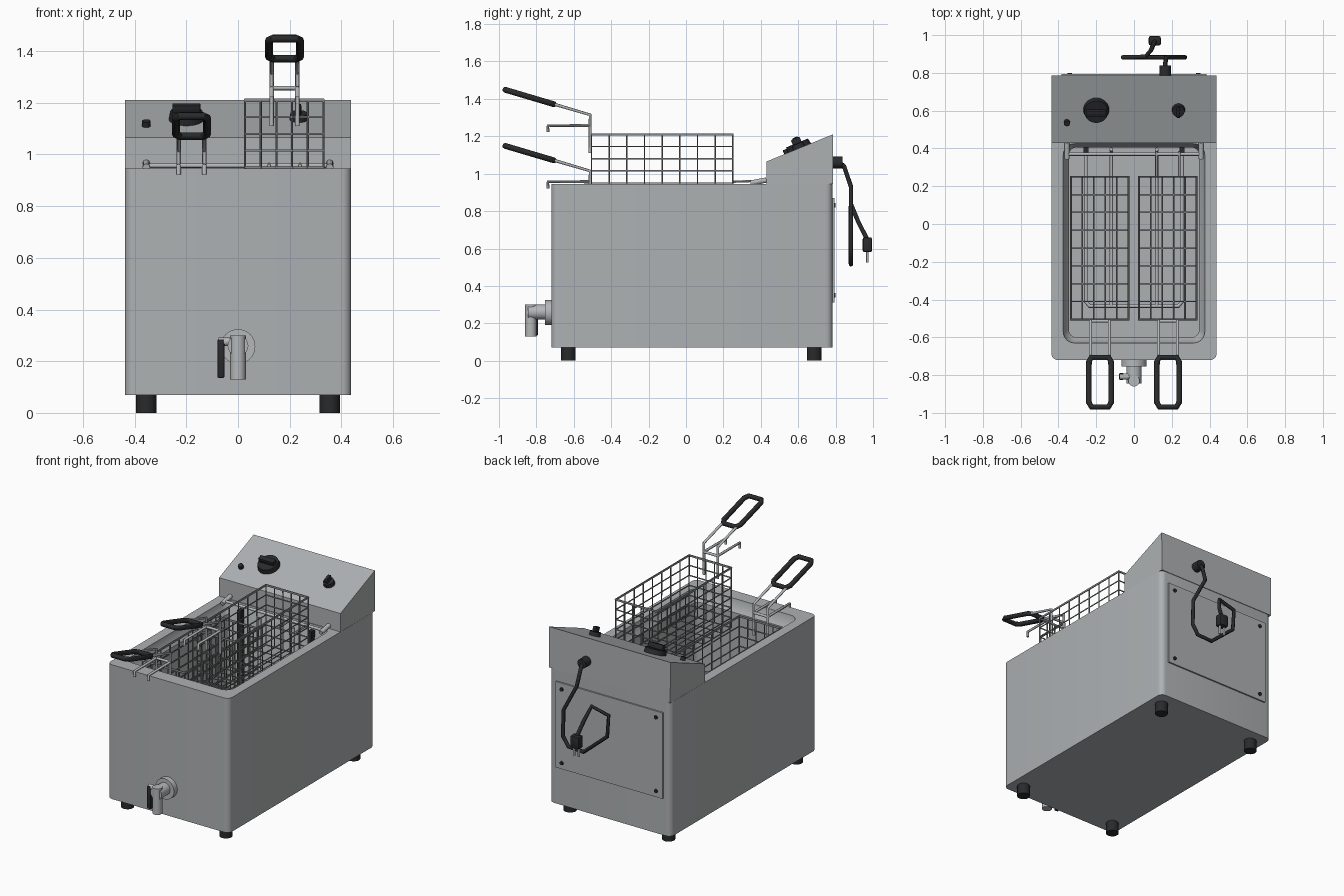
import bpy, bmesh, math
from mathutils import Vector

if "Cube" in bpy.data.objects:
    bpy.data.objects.remove(bpy.data.objects["Cube"])


def material(name, r, g, b):
    m = bpy.data.materials.new(name)
    m.diffuse_color = (r, g, b, 1)
    m.use_nodes = True
    m.node_tree.nodes["Principled BSDF"].inputs["Base Color"].default_value = m.diffuse_color
    return m


STEEL = material("brushed steel", 0.42, 0.44, 0.45)
CHROME = material("light fittings", 0.46, 0.48, 0.49)
WIRE = material("wire metal", 0.24, 0.25, 0.255)
BLACK = material("black plastic", 0.022, 0.023, 0.025)


def finish(name, bm, mat, smooth=True):
    bmesh.ops.recalc_face_normals(bm, faces=bm.faces)
    me = bpy.data.meshes.new(name)
    bm.to_mesh(me)
    bm.free()
    me.materials.append(mat)
    ob = bpy.data.objects.new(name, me)
    bpy.context.collection.objects.link(ob)
    if smooth:
        bpy.ops.object.select_all(action='DESELECT')
        ob.select_set(True)
        bpy.context.view_layer.objects.active = ob
        bpy.ops.object.shade_smooth_by_angle(angle=math.radians(35))
    return ob


def rod(name, a, b, r, mat, sides=24, r2=None):
    """Cylinder or cone from a to b."""
    a, b = Vector(a), Vector(b)
    bm = bmesh.new()
    bmesh.ops.create_cone(bm, cap_ends=True, segments=sides, radius1=r,
                          radius2=r if r2 is None else r2, depth=(b - a).length)
    rot = (b - a).to_track_quat('Z', 'Y').to_matrix().to_4x4()
    bm.transform(rot)
    bmesh.ops.translate(bm, verts=bm.verts, vec=(a + b) / 2)
    return finish(name, bm, mat)


def box(name, lo, hi, mat, bevel=0.0):
    bm = bmesh.new()
    bmesh.ops.create_cube(bm, size=1)
    for v in bm.verts:
        v.co = [lo[i] + (v.co[i] + 0.5) * (hi[i] - lo[i]) for i in range(3)]
    if bevel:
        bmesh.ops.bevel(bm, geom=bm.edges[:], offset=bevel, segments=2, affect='EDGES', profile=0.5)
    return finish(name, bm, mat)


def wires(name, paths, r, mat, cyclic=False, res=1):
    """Round wires along poly paths, joined in one mesh."""
    cu = bpy.data.curves.new(name, 'CURVE')
    cu.dimensions = '3D'
    cu.bevel_depth = r
    cu.bevel_resolution = res
    cu.use_fill_caps = True
    for path in paths:
        sp = cu.splines.new('POLY')
        sp.points.add(len(path) - 1)
        for p, co in zip(sp.points, path):
            p.co = (*co, 1)
        sp.use_cyclic_u = cyclic
    cu.materials.append(mat)
    ob = bpy.data.objects.new(name, cu)
    bpy.context.collection.objects.link(ob)
    bpy.ops.object.select_all(action='DESELECT')
    ob.select_set(True)
    bpy.context.view_layer.objects.active = ob
    bpy.ops.object.convert(target='MESH')
    bpy.ops.object.shade_smooth_by_angle(angle=math.radians(50))


def round_rect(x, y0, y1, r, z, seg=6):
    pts = []
    corners = [(x - r, y1 - r), (-x + r, y1 - r), (-x + r, y0 + r), (x - r, y0 + r)]
    for k, (cx, cy) in enumerate(corners):
        for i in range(seg + 1):
            a = math.pi / 2 * (k + i / seg)
            pts.append((cx + r * math.cos(a), cy + r * math.sin(a), z))
    return pts


# Housing and tub: one skin lofted from the base, over the rim, to the tub floor
bm = bmesh.new()
loops = [round_rect(*a) for a in (
    (0.438, -0.72, 0.783, 0.035, 0.07), (0.438, -0.72, 0.783, 0.035, 0.945),
    (0.375, -0.63, 0.425, 0.06, 0.945), (0.368, -0.623, 0.42, 0.055, 0.90),
    (0.345, -0.60, 0.405, 0.04, 0.87), (0.345, -0.60, 0.405, 0.04, 0.36))]
rings = [[bm.verts.new(p) for p in lp] for lp in loops]
n = len(rings[0])
for a, b in zip(rings, rings[1:]):
    for i in range(n):
        bm.faces.new((a[i], a[(i + 1) % n], b[(i + 1) % n], b[i]))
bm.faces.new(rings[0])
bm.faces.new(rings[-1])
finish("housing_and_tub", bm, STEEL)

# Control box with a sloped face
bm = bmesh.new()
profile = [(0.43, 0.945), (0.43, 1.065), (0.785, 1.21), (0.787, 0.945)]
f = bm.faces.new([bm.verts.new((-0.437, y, z)) for y, z in profile])
ext = bmesh.ops.extrude_face_region(bm, geom=[f])["geom"]
bmesh.ops.translate(bm, vec=(0.874, 0, 0), verts=[v for v in ext if isinstance(v, bmesh.types.BMVert)])
finish("control_box", bm, STEEL, False)

# Dials and lamp on the slope
tilt = math.atan2(0.145, 0.355)
normal = Vector((0, -math.sin(tilt), math.cos(tilt)))


def on_slope(x, y):
    return Vector((x, y, 1.065 + (y - 0.43) * math.tan(tilt)))


for name, x, y, r, h in (("thermostat_dial", -0.2, 0.605, 0.068, 0.03), ("timer_dial", 0.235, 0.605, 0.035, 0.025)):
    c = on_slope(x, y)
    rod(name, c, c + normal * h, r, BLACK, 32, r * 0.93)
    grip = box(name + "_grip", (-r * 0.8, -r * 0.24, 0), (r * 0.8, r * 0.24, 0.032), BLACK, 0.005)
    grip.location = c + normal * h
    grip.rotation_euler = (tilt, 0, 0 if x < 0 else math.pi / 2)
    if x > 0:
        grip.rotation_euler = (tilt, 0, 0)
        grip.scale = (0.35, 3, 1)
c = on_slope(-0.355, 0.54)
rod("indicator_lamp", c, c + normal * 0.022, 0.016, BLACK, 16)

# Feet
for x in (-0.355, 0.355):
    for y in (-0.63, 0.685):
        rod("foot", (x, y, 0), (x, y, 0.075), 0.039, BLACK)

# Rear service panel with screws
box("rear_panel", (-0.385, 0.78, 0.31), (0.385, 0.793, 0.87), STEEL)
for x in (-0.34, 0.34):
    for z in (0.35, 0.83):
        rod("panel_screw", (x, 0.79, z), (x, 0.80, z), 0.012, BLACK, 12)

# Power cord and plug
rod("cord_gland", (0.165, 0.78, 1.06), (0.165, 0.838, 1.06), 0.031, BLACK)
wires("power_cord", [[(0.165, 0.82, 1.06), (0.165, 0.845, 1.04), (0.17, 0.882, 0.93), (0.265, 0.882, 0.75),
                      (0.27, 0.882, 0.58), (0.23, 0.882, 0.52), (0.12, 0.882, 0.515), (-0.05, 0.882, 0.66),
                      (-0.06, 0.882, 0.80), (0.06, 0.885, 0.83), (0.09, 0.92, 0.745), (0.11, 0.968, 0.65)]],
      0.012, BLACK, res=2)
box("plug", (0.078, 0.945, 0.58), (0.142, 0.995, 0.66), BLACK, 0.01)
for x in (0.093, 0.127):
    rod("plug_pin", (x, 0.97, 0.525), (x, 0.97, 0.585), 0.007, CHROME, 12)

# Drain tap
rod("tap_flange", (0, -0.715, 0.257), (0, -0.755, 0.257), 0.067, CHROME, 32)
rod("tap_pipe", (0, -0.75, 0.26), (0, -0.845, 0.26), 0.04, CHROME)
rod("tap_spout", (0, -0.83, 0.13), (0, -0.83, 0.30), 0.03, CHROME)
rod("tap_stem", (-0.02, -0.808, 0.275), (-0.075, -0.808, 0.275), 0.016, CHROME)
box("tap_lever", (-0.08, -0.825, 0.135), (-0.052, -0.79, 0.285), BLACK, 0.006)

# Basket hanging bar with slanted end sleeves
wires("hanging_bar", [[(-0.355, 0.37, 0.957), (0.355, 0.37, 0.957)]], 0.009, CHROME, res=2)
for s in (-1, 1):
    rod("bar_sleeve", (s * 0.355, 0.345, 0.95), (s * 0.355, 0.43, 0.966), 0.014, CHROME, 16)

# Heating element in the tub
for s in (-1, 1):
    box("element_post", (s * 0.255 - 0.013, 0.375, 0.40), (s * 0.255 + 0.013, 0.408, 0.92), BLACK)
wires("heating_element",
      [[(-0.255, 0.39, 0.43), (-0.255, -0.41, 0.43), (-0.235, -0.435, 0.43),
        (0.235, -0.435, 0.43), (0.255, -0.41, 0.43), (0.255, 0.39, 0.43)]]
      + [[(s * 0.12, 0.395, 0.90), (s * 0.12, 0.385, 0.43), (s * 0.12, -0.435, 0.43)] for s in (-1, 1)],
      0.01, CHROME, res=2)


# Fry baskets: the same basket, one lowered and one raised
def basket(side, cx, top):
    x0, x1, y0, y1, depth = cx - 0.152, cx + 0.152, -0.505, 0.25, 0.39
    xs = [x0 + (x1 - x0) * i / 5 for i in range(6)]
    ys = [y0 + (y1 - y0) * i / 8 for i in range(9)]
    bot = top - depth
    mesh = [[(x, y0, top), (x, y0, bot), (x, y1, bot), (x, y1, top)] for x in xs]
    mesh += [[(x0, y, top), (x0, y, bot), (x1, y, bot), (x1, y, top)] for y in ys]
    wires(side + "_basket_mesh", mesh, 0.0042, WIRE)
    hoops = [[(x0, y0, z), (x1, y0, z), (x1, y1, z), (x0, y1, z)]
             for z in [top - depth * k / 6 for k in range(1, 7)]]
    wires(side + "_basket_hoops", hoops, 0.0042, WIRE, True)
    wires(side + "_basket_rim", [[(x0, y0, top), (x1, y0, top), (x1, y1, top), (x0, y1, top)]],
          0.007, WIRE, True)
    # handle stems and rest hooks
    hc = math.copysign(0.18, cx)
    stems = []
    for x in (hc - 0.05, hc + 0.05):
        stems.append([(x, -0.71, top + 0.163), (x, -0.513, top + 0.105), (x, -0.513, top - 0.1)])
        stems.append([(x, -0.513, top + 0.047), (x, -0.738, top + 0.047), (x, -0.738, top + 0.012)])
    stems.append([(hc - 0.05, -0.513, top + 0.047), (hc + 0.05, -0.513, top + 0.047)])
    wires(side + "_handle_stems", stems, 0.0085, CHROME, res=2)
    # grip ring
    ring = []
    for dx, t in ((-0.06, 0.1), (-0.045, 0.0), (0.045, 0.0), (0.06, 0.1), (0.06, 0.9),
                  (0.045, 1.0), (-0.045, 1.0), (-0.06, 0.9)):
        ring.append((hc + dx, -0.705 - 0.263 * t, top + 0.161 + 0.078 * t))
    wires(side + "_handle_grip", [ring], 0.0155, BLACK, True, res=2)


basket("left", -0.182, 0.91)
basket("right", 0.179, 1.21)
# Rear hooks of the raised basket over the bar
wires("rear_hooks", [[(x, 0.25, 0.957), (x, 0.385, 0.962)] for x in (0.12, 0.24)], 0.007, CHROME)
